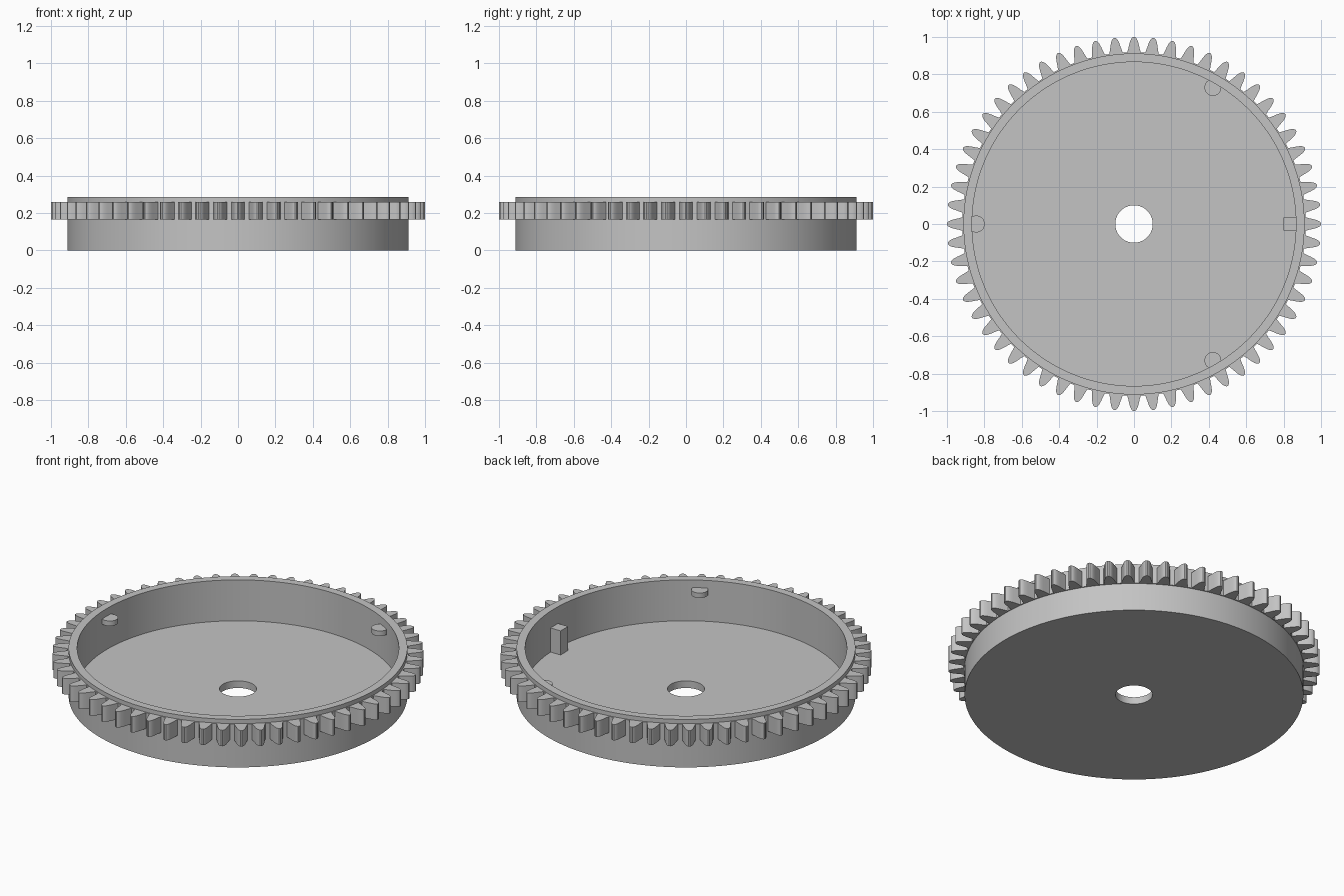
import bpy, bmesh, math

if "Cube" in bpy.data.objects:
    bpy.data.objects.remove(bpy.data.objects["Cube"])

TEETH = 60
grey = bpy.data.materials.new("plain_grey")
grey.diffuse_color = (0.55, 0.55, 0.55, 1)
grey.use_nodes = True
grey.node_tree.nodes["Principled BSDF"].inputs["Base Color"].default_value = grey.diffuse_color


def finish(name, bm, smooth=True):
    bmesh.ops.recalc_face_normals(bm, faces=bm.faces)
    mesh = bpy.data.meshes.new(name)
    bm.to_mesh(mesh)
    bm.free()
    mesh.materials.append(grey)
    ob = bpy.data.objects.new(name, mesh)
    bpy.context.collection.objects.link(ob)
    if smooth:
        bpy.ops.object.select_all(action='DESELECT')
        ob.select_set(True)
        bpy.context.view_layer.objects.active = ob
        bpy.ops.object.shade_smooth_by_angle(angle=math.radians(28))
    return ob


def bridge_loops(bm, loops):
    """Skin a closed cycle of vertex rings."""
    n = len(loops[0])
    for a, b in zip(loops, loops[1:] + loops[:1]):
        for i in range(n):
            j = (i + 1) % n
            bm.faces.new((a[i], a[j], b[j], b[i]))


def lathe(name, profile, segments=180):
    bm = bmesh.new()
    loops = []
    for r, z in profile:
        loops.append([bm.verts.new((r * math.cos(t), r * math.sin(t), z))
                      for t in (math.tau * i / segments for i in range(segments))])
    bridge_loops(bm, loops)
    return finish(name, bm)


# Open pan with a round hole through its floor
lathe("pan", [(0.10, 0), (0.912, 0), (0.912, 0.285),
              (0.866, 0.285), (0.866, 0.042), (0.10, 0.042)])

# Toothed ring: one tooth outline (radius, half width) repeated around the rim
half = [(0.918, 0.036), (0.94, 0.030), (0.962, 0.025),
        (0.982, 0.019), (0.994, 0.012), (1.0, 0.004)]
tooth = [(r, -w) for r, w in half] + [(r, w) for r, w in reversed(half)]
outline = []
for k in range(TEETH):
    for r, w in tooth:
        outline.append((r, math.tau * k / TEETH + math.asin(w / r)))

bm = bmesh.new()
rings = []
for inner, z in ((True, 0.165), (False, 0.165), (False, 0.26), (True, 0.26)):
    rings.append([bm.verts.new(((0.895 if inner else r) * math.cos(t),
                                (0.895 if inner else r) * math.sin(t), z))
                  for r, t in outline])
bridge_loops(bm, rings)
finish("toothed_ring", bm)

# Three round retaining pegs standing out from the inner wall
for i, deg in enumerate((60, 180, 300)):
    t = math.radians(deg)
    bm = bmesh.new()
    bmesh.ops.create_cone(bm, cap_ends=True, segments=32,
                          radius1=0.045, radius2=0.045, depth=0.03)
    bmesh.ops.translate(bm, verts=bm.verts,
                        vec=(0.843 * math.cos(t), 0.843 * math.sin(t), 0.225))
    finish(f"retaining_peg_{i + 1}", bm)

# Square key block rising from the floor against the wall
bm = bmesh.new()
bmesh.ops.create_cube(bm, size=1)
bmesh.ops.scale(bm, verts=bm.verts, vec=(0.085, 0.07, 0.155))
bmesh.ops.translate(bm, verts=bm.verts, vec=(0.8425, 0, 0.1075))
finish("key_block", bm, smooth=False)
